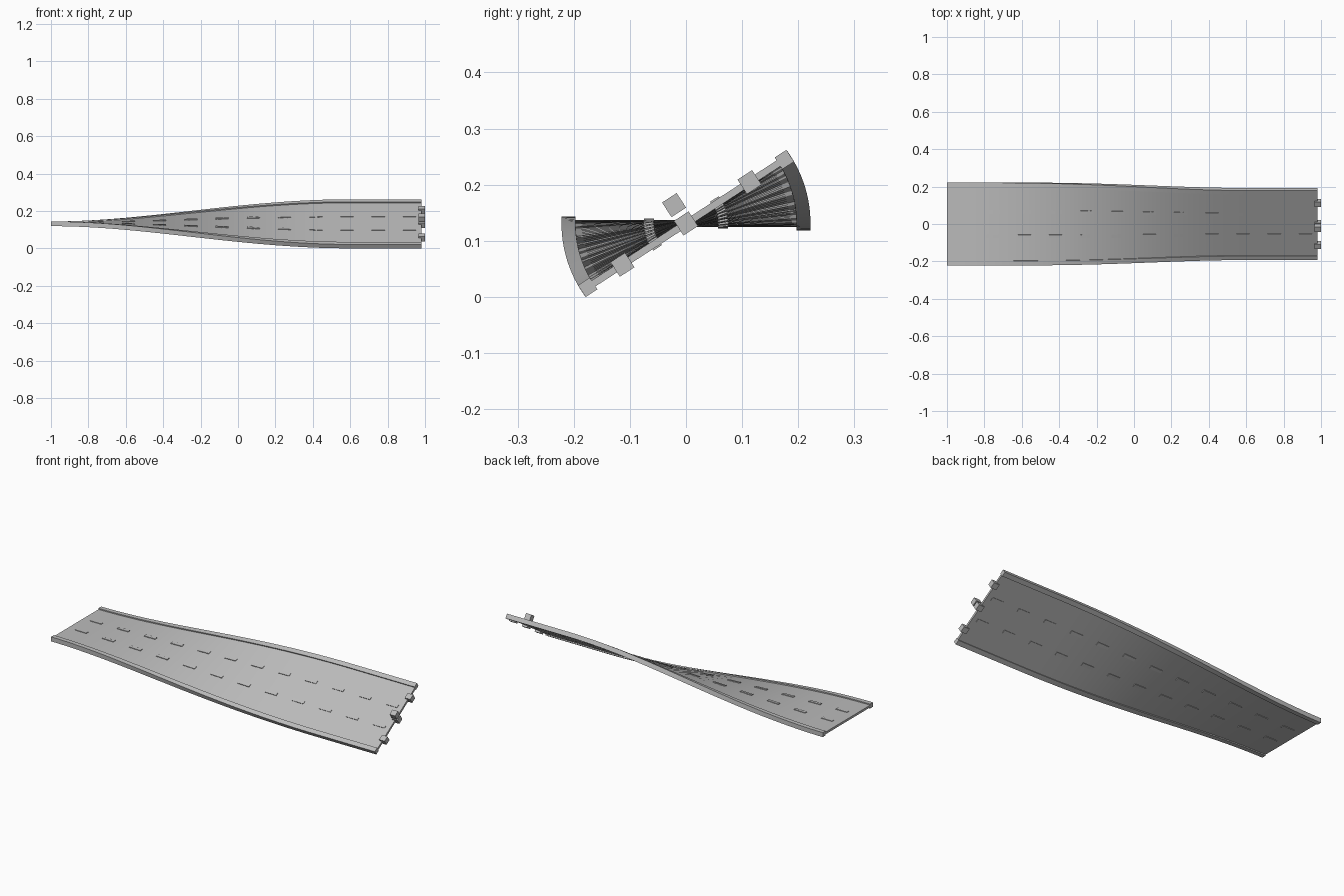
import bpy, bmesh, math
from mathutils import Matrix, Vector

if "Cube" in bpy.data.objects:
    bpy.data.objects.remove(bpy.data.objects["Cube"])

CENTRE_Z = 0.131
START, END = -1.0, 0.98
BANK = math.radians(33)

grey = bpy.data.materials.new("road grey")
grey.diffuse_color = (0.5, 0.5, 0.5, 1)
grey.use_nodes = True
grey.node_tree.nodes["Principled BSDF"].inputs["Base Color"].default_value = grey.diffuse_color


def bank(x):
    """Banking angle along the road: eases from level to full tilt."""
    t = min(max((x + 1) / 1.6, 0), 1)
    return BANK * t * t * (3 - 2 * t)


def place(x, u, v):
    """Point at x, u across the road and v above its surface."""
    a = bank(x)
    return Vector((x, u * math.cos(a) - v * math.sin(a),
                   CENTRE_Z + u * math.sin(a) + v * math.cos(a)))


def twisted_bar(bm, x0, x1, u, v, half_w, half_h, steps):
    """Rectangular bar following the twist."""
    rings = []
    for i in range(steps + 1):
        x = x0 + (x1 - x0) * i / steps
        rings.append([bm.verts.new(place(x, u + a * half_w, v + b * half_h))
                      for a, b in ((-1, -1), (1, -1), (1, 1), (-1, 1))])
    for r, s in zip(rings, rings[1:]):
        for k in range(4):
            n = (k + 1) % 4
            bm.faces.new((r[k], r[n], s[n], s[k]))
    bm.faces.new(rings[0][::-1])
    bm.faces.new(rings[-1])


def finish(name, bm, smooth=False):
    bmesh.ops.recalc_face_normals(bm, faces=bm.faces)
    mesh = bpy.data.meshes.new(name)
    bm.to_mesh(mesh)
    bm.free()
    mesh.materials.append(grey)
    ob = bpy.data.objects.new(name, mesh)
    bpy.context.collection.objects.link(ob)
    if smooth:
        bpy.ops.object.select_all(action='DESELECT')
        ob.select_set(True)
        bpy.context.view_layer.objects.active = ob
        bpy.ops.object.shade_smooth_by_angle(angle=math.radians(30))
    return ob


# road deck
bm = bmesh.new()
twisted_bar(bm, START, END, 0, 0, 0.2, 0.0062, 60)
finish("road_deck", bm, True)

# edge rails
for side, name in ((-1, "front_rail"), (1, "back_rail")):
    bm = bmesh.new()
    twisted_bar(bm, START, END, side * 0.209, 0, 0.0125, 0.0125, 60)
    finish(name, bm, True)

# lane dashes, two rows that show above and below the deck
for side, name in ((-1, "front_lane_dashes"), (1, "back_lane_dashes")):
    bm = bmesh.new()
    for i in range(12):
        x = -0.92 + i * 0.167
        twisted_bar(bm, x - 0.035, x + 0.035, side * 0.066, 0, 0.009, 0.009, 2)
    finish(name, bm)

# connector blocks on the banked end
for name, u, v in (("front_connector", -0.135, 0), ("middle_connector", 0, 0),
                   ("back_connector", 0.135, 0), ("upper_connector", 0, 0.039)):
    bm = bmesh.new()
    twisted_bar(bm, 0.966, 1.0, u, v, 0.0155, 0.0155, 1)
    finish(name, bm)
